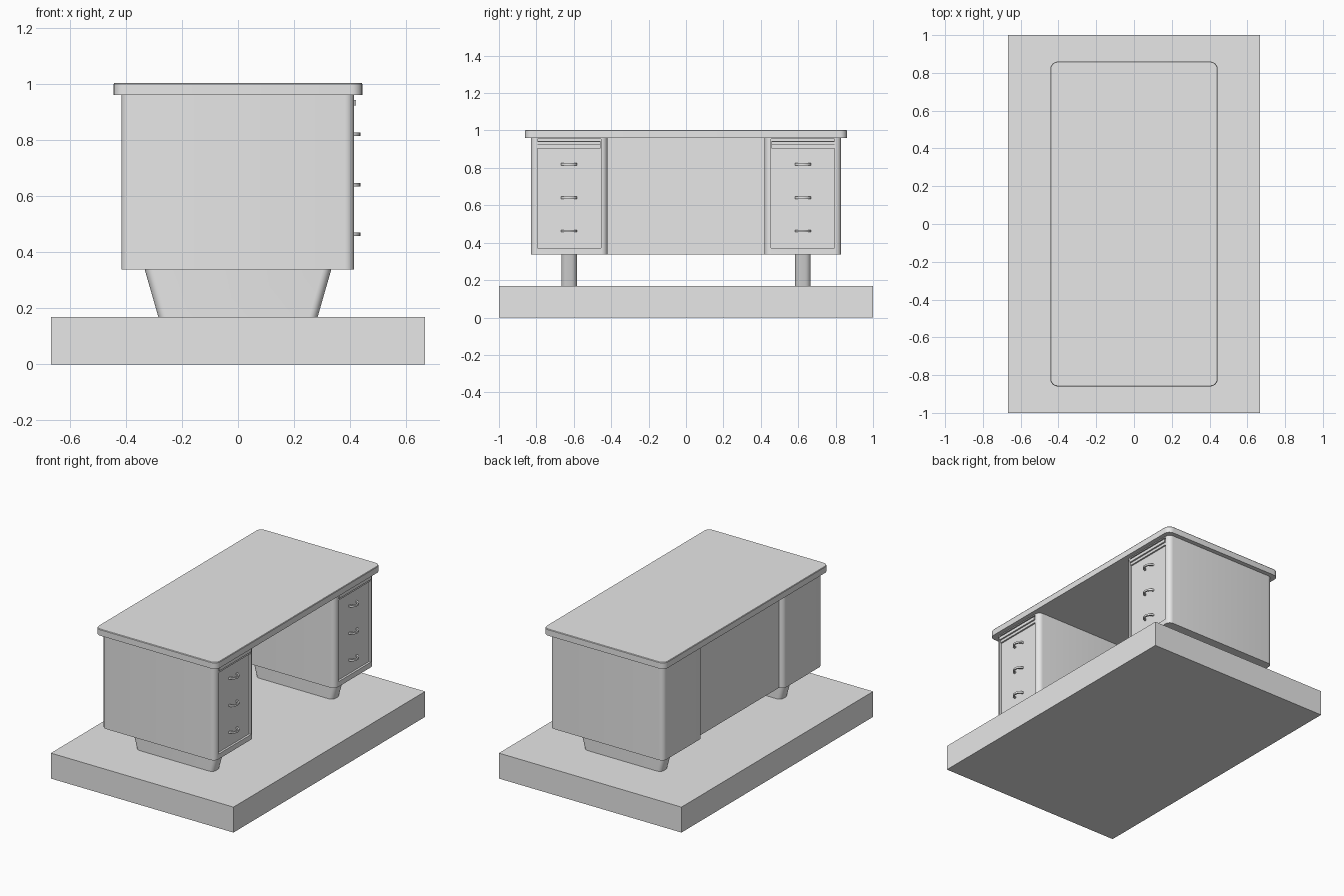
import bpy
import bmesh
from math import pi, cos, sin, radians

cube = bpy.data.objects.get("Cube")
if cube:
    bpy.data.objects.remove(cube, do_unlink=True)

grey = bpy.data.materials.new("plain grey")
grey.use_nodes = True
grey.diffuse_color = (0.8, 0.8, 0.8, 1)
grey.node_tree.nodes["Principled BSDF"].inputs["Base Color"].default_value = (0.8, 0.8, 0.8, 1)


def rounded(x0, x1, y0, y1, r=0.0, steps=6):
    """Outline of a rectangle with rounded corners, counter-clockwise."""
    if r == 0:
        return [(x0, y0), (x1, y0), (x1, y1), (x0, y1)]
    centres = [(x1 - r, y1 - r), (x0 + r, y1 - r), (x0 + r, y0 + r), (x1 - r, y0 + r)]
    points = []
    for i, (cx, cy) in enumerate(centres):
        for k in range(steps + 1):
            a = pi / 2 * (i + k / steps)
            points.append((cx + r * cos(a), cy + r * sin(a)))
    return points


def loft(name, layers, smooth=True):
    """Solid through a stack of (outline, height) layers."""
    bm = bmesh.new()
    rings = [[bm.verts.new((x, y, z)) for x, y in outline] for outline, z in layers]
    n = len(rings[0])
    for low, high in zip(rings, rings[1:]):
        for i in range(n):
            j = (i + 1) % n
            bm.faces.new((low[i], low[j], high[j], high[i]))
    bm.faces.new(rings[0][::-1])
    bm.faces.new(rings[-1])
    bmesh.ops.recalc_face_normals(bm, faces=bm.faces)
    mesh = bpy.data.meshes.new(name)
    bm.to_mesh(mesh)
    bm.free()
    mesh.materials.append(grey)
    obj = bpy.data.objects.new(name, mesh)
    bpy.context.collection.objects.link(obj)
    if smooth:
        bpy.ops.object.select_all(action='DESELECT')
        obj.select_set(True)
        bpy.context.view_layer.objects.active = obj
        bpy.ops.object.shade_smooth_by_angle(angle=radians(35))
    return obj


def box(name, x0, x1, y0, y1, z0, z1):
    return loft(name, [(rounded(x0, x1, y0, y1), z0), (rounded(x0, x1, y0, y1), z1)], False)


# Plinth under the desk
box("plinth", -0.667, 0.667, -1, 1, 0, 0.168)

# Desk top with rounded corners and a softened upper edge
full = rounded(-0.443, 0.443, -0.86, 0.86, 0.04)
eased = rounded(-0.44, 0.44, -0.857, 0.857, 0.037)
loft("desk_top", [(full, 0.96), (full, 0.999), (eased, 1.003)])

# Panel closing the back of the kneehole
box("modesty_panel", -0.385, -0.365, -0.44, 0.44, 0.338, 0.962)

# Arched drawer pull outline
arch = [(cos(pi * k / 10), sin(pi * k / 10)) for k in range(11)]
pull = [(0.4 + 0.036 * s, 0.043 * c) for c, s in arch]
pull += [(0.398 + 0.028 * s, 0.033 * c) for c, s in reversed(arch)]

for side, label in ((-1, "front"), (1, "back")):
    mid = side * 0.625

    # Pedestal with rounded posts and a recessed drawer face
    outline = rounded(-0.416, 0.414, mid - 0.205, mid + 0.205, 0.033)
    pedestal = loft(label + "_pedestal", [(outline, 0.338), (outline, 0.962)])
    cutter = box(label + "_drawer_recess_cutter", 0.4, 0.5,
                 mid - 0.17, mid + 0.17, 0.372, 0.955)
    cut = pedestal.modifiers.new("drawer recess", 'BOOLEAN')
    cut.operation = 'DIFFERENCE'
    cut.solver = 'EXACT'
    cut.object = cutter
    bpy.context.view_layer.objects.active = pedestal
    bpy.ops.object.modifier_apply(modifier=cut.name)
    bpy.data.objects.remove(cutter, do_unlink=True)

    # Pull-out writing board with a thin lip
    box(label + "_writing_board", 0.39, 0.41, mid - 0.168, mid + 0.168, 0.905, 0.945)
    box(label + "_writing_board_lip", 0.405, 0.42, mid - 0.168, mid + 0.168, 0.922, 0.942)

    # Drawer pulls
    for number, z in enumerate((0.463, 0.64, 0.82), 1):
        shape = [(x, y + mid) for x, y in pull]
        loft(f"{label}_drawer_pull_{number}", [(shape, z - 0.006), (shape, z + 0.006)])

    # Tapered foot rail with rounded ends
    loft(label + "_foot_rail",
         [(rounded(-h, h, mid - 0.041, mid + 0.041, 0.03), z)
          for h, z in ((0.283, 0.166), (0.333, 0.34))])
